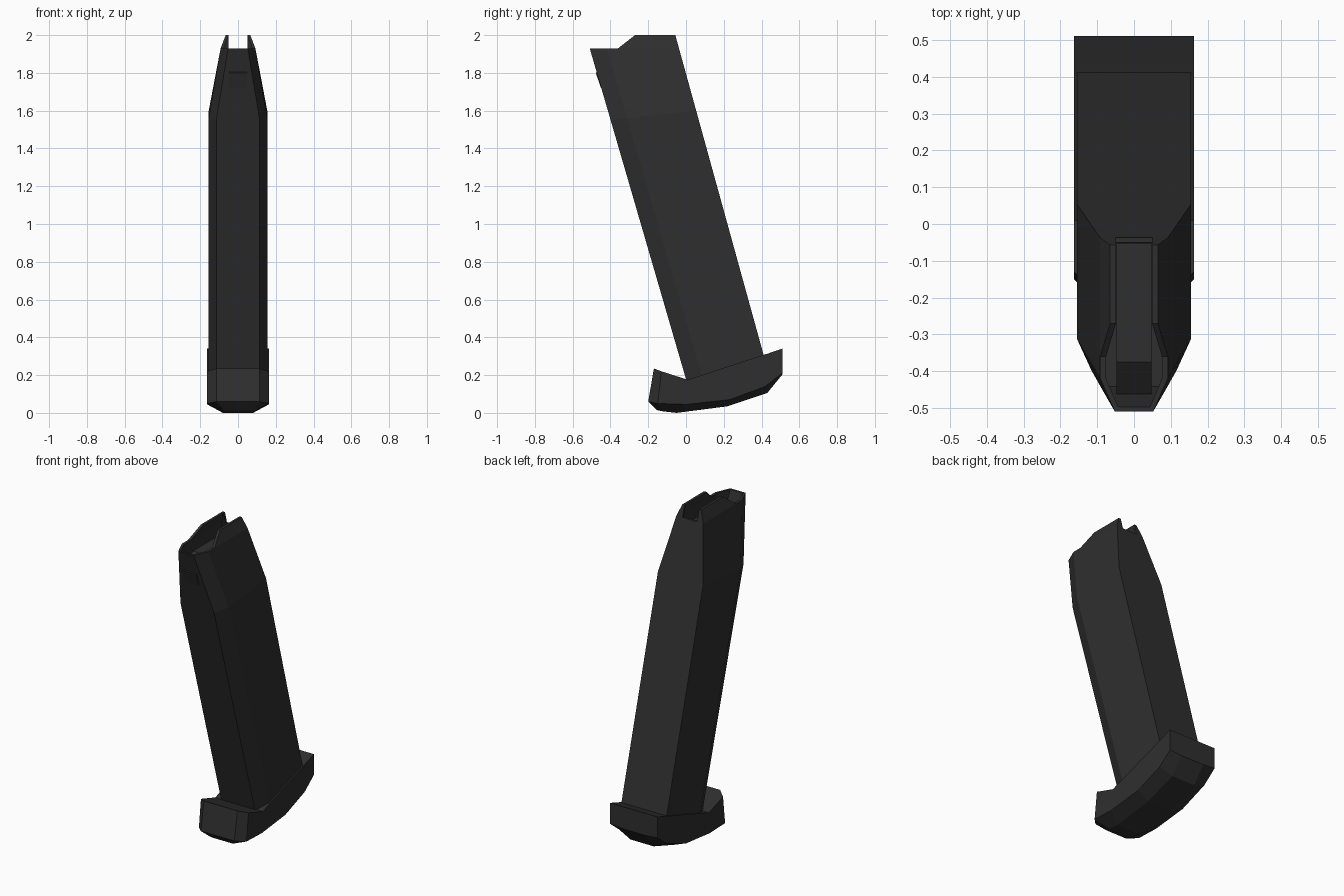
import bpy, bmesh

if "Cube" in bpy.data.objects:
    bpy.data.objects.remove(bpy.data.objects["Cube"])

black = bpy.data.materials.new("matte_black")
black.diffuse_color = (0.028, 0.028, 0.028, 1)
black.use_nodes = True
black.node_tree.nodes["Principled BSDF"].inputs["Base Color"].default_value = black.diffuse_color


def make(name, rings, split_caps=False):
    """Skin a list of equal-length closed rings and cap both ends."""
    bm = bmesh.new()
    rows = [[bm.verts.new(p) for p in r] for r in rings]
    n = len(rows[0])
    for a, b in zip(rows, rows[1:]):
        for i in range(n):
            j = (i + 1) % n
            bm.faces.new((a[i], a[j], b[j], b[i]))
    for r in (rows[0], rows[-1]):
        if split_caps:
            bm.faces.new((r[0], r[1], r[4], r[5]))
            bm.faces.new((r[1], r[2], r[3], r[4]))
        else:
            bm.faces.new(r)
    bmesh.ops.recalc_face_normals(bm, faces=bm.faces)
    me = bpy.data.meshes.new(name)
    bm.to_mesh(me)
    bm.free()
    me.materials.append(black)
    ob = bpy.data.objects.new(name, me)
    bpy.context.collection.objects.link(ob)
    return ob


def mirrored(half):
    return half + [(-x, y, z) for x, y, z in reversed(half)]


def extrude_x(name, profile, w):
    return make(name, [[(x, y, z) for y, z in profile] for x in (-w, w)])


def front(z):
    return 0.052 - 0.291 * z


def back(z):
    return 0.4955 - 0.276 * z


def tube_ring(z_front, z_back, w_front, w_side, gap=0.0):
    """Six-sided section of the leaning tube, chamfered at the front."""
    z_mid = z_front + (z_back - z_front) * 0.2
    return mirrored([
        (w_front, front(z_front) + gap, z_front),
        (w_side, front(z_mid) + 0.09, z_mid),
        (w_side, back(z_back) - gap, z_back)])


# leaning tube with tapered top
tube = make("tube", [
    tube_ring(0.14, 0.25, 0.115, 0.155),
    tube_ring(1.55, 1.60, 0.115, 0.155),
    tube_ring(1.93, 1.93, 0.052, 0.092),
    tube_ring(2.0, 2.0, 0.042, 0.065)])

# cutters: hollow mouth, lowered front rim, notch in the back wall
cavity = make("cavity_cutter", [
    tube_ring(1.74, 1.74, 0.07, 0.110, 0.013),
    tube_ring(1.93, 1.93, 0.043, 0.076, 0.013),
    tube_ring(2.0, 2.0, 0.033, 0.049, 0.013),
    tube_ring(2.05, 2.05, 0.033, 0.049, 0.013)])
rim = extrude_x("rim_cutter", [(-0.8, 1.93), (-0.36, 1.93), (-0.27, 2.0),
                               (-0.20, 2.055), (-0.20, 2.2), (-0.8, 2.2)], 0.4)
notch = extrude_x("notch_cutter", [(-0.15, 1.93), (0.1, 1.93),
                                   (0.1, 2.1), (-0.15, 2.1)], 0.05)
for cutter in (cavity, rim, notch):
    mod = tube.modifiers.new(cutter.name, 'BOOLEAN')
    mod.operation = 'DIFFERENCE'
    mod.solver = 'EXACT'
    mod.object = cutter

# apply the cuts and drop the helpers
bpy.context.view_layer.update()
deps = bpy.context.evaluated_depsgraph_get()
cut = bpy.data.meshes.new_from_object(tube.evaluated_get(deps))
tube.modifiers.clear()
tube.data = cut
for cutter in (cavity, rim, notch):
    bpy.data.objects.remove(cutter)

# spring-loaded platform inside the mouth
extrude_x("inner_platform", [(-0.052, 1.88), (-0.375, 1.88), (-0.478, 1.80),
                             (-0.45, 1.72), (-0.02, 1.72)], 0.048)

# base plate: (y, z) for top, side-bottom and underside, then half widths
stations = [
    ((-0.17, 0.235), (-0.20, 0.06), (-0.155, 0.015), 0.115, 0.075),
    ((-0.13, 0.22), (-0.15, 0.05), (-0.12, 0.008), 0.163, 0.08),
    ((0.01, 0.175), (0.0, 0.045), (-0.05, 0.0), 0.163, 0.08),
    ((0.22, 0.245), (0.23, 0.07), (0.22, 0.035), 0.163, 0.08),
    ((0.43, 0.313), (0.42, 0.14), (0.43, 0.105), 0.163, 0.08),
    ((0.51, 0.34), (0.51, 0.21), (0.51, 0.203), 0.163, 0.08)]
make("base_plate", [
    mirrored([(w, *top), (w, *mid), (b, *low)])
    for top, mid, low, w, b in stations], split_caps=True)
